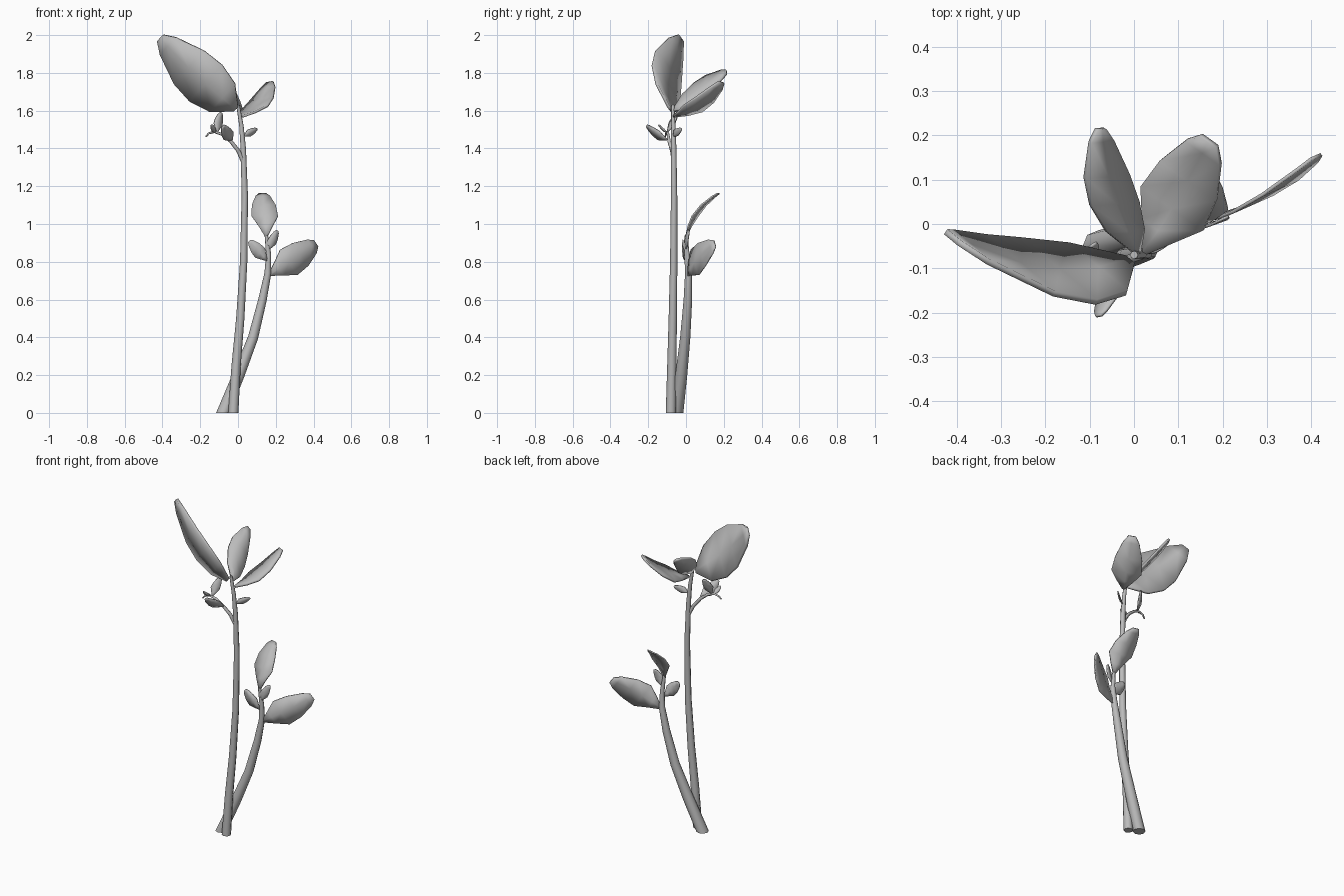
import bpy
import bmesh
import math
from mathutils import Vector

cube = bpy.data.objects.get("Cube")
if cube:
    bpy.data.objects.remove(cube, do_unlink=True)

grey = bpy.data.materials.new("plain_grey")
grey.use_nodes = True
COLOUR = (0.5, 0.5, 0.5, 1)
grey.diffuse_color = COLOUR
grey.node_tree.nodes["Principled BSDF"].inputs["Base Color"].default_value = COLOUR


def finish(name, bm, thickness=0):
    """Turn a bmesh into a shaded object, thickened when asked."""
    bmesh.ops.recalc_face_normals(bm, faces=bm.faces)
    mesh = bpy.data.meshes.new(name)
    bm.to_mesh(mesh)
    bm.free()
    mesh.materials.append(grey)
    obj = bpy.data.objects.new(name, mesh)
    bpy.context.collection.objects.link(obj)
    if thickness:
        solid = obj.modifiers.new("thickness", "SOLIDIFY")
        solid.thickness = thickness
        solid.offset = 0
    bpy.ops.object.select_all(action="DESELECT")
    obj.select_set(True)
    bpy.context.view_layer.objects.active = obj
    bpy.ops.object.shade_smooth_by_angle(angle=math.radians(65))
    return obj


def stem(name, path, r0, r1, sides=8):
    """Sweep a tapering ring along a path; a ring on the ground lies flat."""
    pts = [Vector(p) for p in path]
    bm = bmesh.new()
    rings = []
    last = len(pts) - 1
    for i, p in enumerate(pts):
        along = pts[min(i + 1, last)] - pts[max(i - 1, 0)]
        if p.z == 0:
            along = Vector((0, 0, 1))
        along.normalize()
        u = Vector((0, 1, 0)).cross(along).normalized()
        v = along.cross(u)
        r = r0 + (r1 - r0) * i / last
        angles = [math.tau * k / sides for k in range(sides)]
        rings.append([bm.verts.new(p + r * (u * math.cos(a) + v * math.sin(a)))
                      for a in angles])
    for a, b in zip(rings, rings[1:]):
        for k in range(sides):
            n = (k + 1) % sides
            bm.faces.new((a[k], a[n], b[n], b[k]))
    bm.faces.new(rings[0])
    bm.faces.new(rings[-1])
    return finish(name, bm)


# Leaf outlines: position along the midrib and relative half width
BROAD = [(0, 0.12), (0.18, 0.77), (0.4, 1), (0.62, 0.92), (0.9, 0.48), (1, 0.18)]
SLENDER = [(0, 0.07), (0.2, 0.53), (0.4, 1), (0.65, 0.9), (0.9, 0.55), (1, 0.25)]


def leaf(name, base, tip, half, bend=(0, 0, 0), thickness=0.006, outline=SLENDER):
    """Blade from base to tip, half wide to each side, bowed by bend."""
    base, tip, half, bend = map(Vector, (base, tip, half, bend))
    bm = bmesh.new()
    rows = []
    for t, w in outline:
        mid = base.lerp(tip, t) + bend * (4 * t * (1 - t))
        rows.append([bm.verts.new(mid + half * (w * side)) for side in (-1, 0, 1)])
    for a, b in zip(rows, rows[1:]):
        for k in range(2):
            bm.faces.new((a[k], a[k + 1], b[k + 1], b[k]))
    return finish(name, bm, thickness)


# Stems
stem("main_stem", [(-.025, -.08, 0), (-.01, -.075, .25), (.012, -.07, .5),
                   (.03, -.065, .8), (.036, -.063, 1.15), (.028, -.065, 1.4),
                   (.018, -.067, 1.52), (0, -.07, 1.63)], .027, .009)
stem("side_stem", [(-.08, -.05, 0), (.003, -.025, .2), (.08, -.004, .4),
                   (.13, .01, .6), (.158, .013, .74), (.162, .005, .84),
                   (.15, 0, .94)], .036, .009)
stem("curled_twig", [(.028, -.065, 1.33), (0, -.075, 1.39), (-.04, -.09, 1.44),
                     (-.085, -.095, 1.475), (-.125, -.1, 1.488),
                     (-.155, -.105, 1.48), (-.17, -.11, 1.462)], .012, .004, 6)

# Large crown leaves
leaf("crown_leaf_right", (-.01, -.085, 1.61), (-.41, -.03, 1.985),
     (.085, -.07, .095), (0, -.045, -.015), .014, BROAD)
leaf("crown_leaf_back", (.005, -.065, 1.605), (-.075, .215, 1.805),
     (-.053, -.005, .05), (-.018, 0, .01), .012, BROAD)
leaf("crown_leaf_left", (.025, -.065, 1.57), (.17, .188, 1.75),
     (.07, -.05, .014), (.004, 0, -.032), .012)

# Leaves of the side stem
leaf("side_leaf_left", (.165, .01, .73), (.412, .152, .897),
     (-.045, -.02, .067), (.005, -.02, 0), .008)
leaf("side_leaf_top", (.15, 0, .93), (.13, .173, 1.162),
     (.07, -.015, 0), (0, -.022, .02), .008)
leaf("side_bud_right", (.155, 0, .805), (.06, -.015, .91),
     (.025, 0, .026), (0, -.008, 0))
leaf("side_bud_left", (.158, 0, .86), (.208, .015, .965),
     (.022, .008, -.01), (0, -.006, 0))

# Small leaves near the twig
leaf("twig_leaf_front", (-.03, -.1, 1.445), (-.08, -.208, 1.52),
     (.025, .005, .022), (0, 0, -.008))
leaf("twig_leaf_back", (-.11, -.1, 1.485), (-.09, -.045, 1.59),
     (.022, .012, -.008), (-.004, 0, 0))
leaf("twig_bud", (-.12, -.1, 1.485), (-.14, -.145, 1.525),
     (.012, 0, .006), (0, 0, -.004))
leaf("main_stem_bud", (.03, -.065, 1.465), (.1, -.025, 1.505),
     (.009, .009, -.016), (0, -.005, 0))
